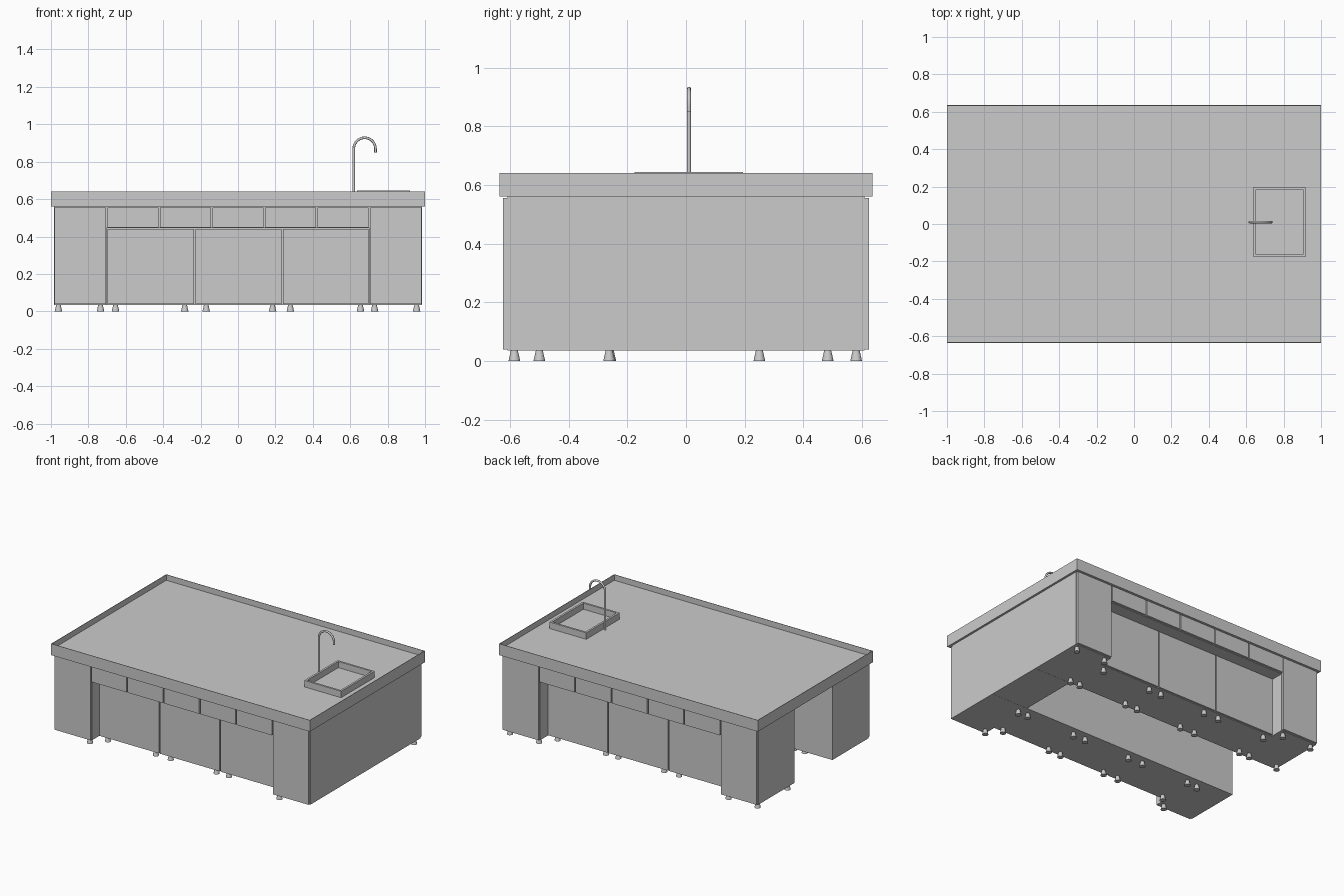
import bpy, bmesh, math
from mathutils import Matrix

if "Cube" in bpy.data.objects:
    bpy.data.objects.remove(bpy.data.objects["Cube"])


def finish(name, bm, smooth=False):
    me = bpy.data.meshes.new(name)
    bm.to_mesh(me)
    bm.free()
    ob = bpy.data.objects.new(name, me)
    bpy.context.collection.objects.link(ob)
    if smooth:
        for p in me.polygons:
            p.use_smooth = len(p.vertices) == 4
    return ob


def box(name, x, y, z):
    """Box from (min, max) ranges."""
    bm = bmesh.new()
    bmesh.ops.create_cube(bm, size=1)
    for v in bm.verts:
        for i, (a, b) in enumerate((x, y, z)):
            v.co[i] = a if v.co[i] < 0 else b
    return finish(name, bm)


def tray(name, x, y, z, wall, floor):
    """Open box with a rim: outer shell, top rim ring, inner walls and floor."""
    bm = bmesh.new()

    def ring(i, h):
        return [bm.verts.new(c) for c in ((x[0] + i, y[0] + i, h), (x[1] - i, y[0] + i, h),
                                          (x[1] - i, y[1] - i, h), (x[0] + i, y[1] - i, h))]
    rings = [ring(0, z[0]), ring(0, z[1]), ring(wall, z[1]), ring(wall, floor)]
    for a, b in zip(rings, rings[1:]):
        for i in range(4):
            j = (i + 1) % 4
            bm.faces.new((a[i], a[j], b[j], b[i]))
    bm.faces.new(rings[0][::-1])
    bm.faces.new(rings[-1])
    return finish(name, bm)


BASE, TOP, DRAWER = 0.035, 0.56, 0.445
INNER, BODY, FACE = 0.21, 0.608, 0.623
END, CORNER = 0.985, 0.702
GAP = 0.004


def span(side, a, b):
    """Range a..b mirrored to the given side."""
    return tuple(sorted((side * a, side * b)))


# countertop: lower band and thin raised edge around the work surface
box("countertop_slab", (-1, 1), (-0.635, 0.635), (TOP, 0.598))
tray("countertop_edge", (-1, 1), (-0.635, 0.635), (0.598, 0.64), 0.003, 0.60)

# front and back cabinet rows
door_x = [-CORNER, -0.232, 0.236, CORNER]
drawer_x = [-CORNER + i * 2 * CORNER / 5 for i in range(6)]
for side, row in ((-1, "front"), (1, "back")):
    # corner cabinets with one tall door
    for sx, end in ((-1, "left"), (1, "right")):
        box(f"{row}_{end}_corner_cabinet", span(sx, CORNER, END),
            span(side, INNER, BODY), (BASE, TOP))
        box(f"{row}_{end}_corner_door", span(sx, CORNER + GAP, END - GAP),
            span(side, BODY, FACE), (BASE + GAP, TOP - GAP))
    # recessed base cabinets
    door_face = 0.535 if side < 0 else 0.525
    for i, (a, b) in enumerate(zip(door_x, door_x[1:])):
        box(f"{row}_base_cabinet_{i}", (a, b), span(side, INNER, door_face - 0.013),
            (BASE, DRAWER))
        box(f"{row}_base_door_{i}", (a + GAP, b - GAP),
            span(side, door_face - 0.013, door_face), (BASE + GAP, DRAWER - GAP))
    # drawer row above, flush with the corner cabinets
    box(f"{row}_drawer_carcass", (-CORNER, CORNER), span(side, INNER, BODY), (DRAWER, TOP))
    for i, (a, b) in enumerate(zip(drawer_x, drawer_x[1:])):
        box(f"{row}_drawer_front_{i}", (a + GAP, b - GAP),
            span(side, BODY, FACE), (DRAWER + GAP, TOP - GAP))

# cabinet closing the right end between the rows
box("right_end_cabinet", (CORNER, END), (-INNER + 0.001, INNER - 0.001), (BASE, TOP))

# tapered feet
feet = []
for x in (-0.655, -0.285, -0.17, 0.185, 0.28, 0.655):
    feet += [(x, y) for y in (-0.5, -0.258, 0.25, 0.483)]
for x in (-0.735, 0.73):
    feet += [(x, y) for y in (-0.585, -0.262, 0.25, 0.58)]
feet += [(-0.96, 0.25), (-0.96, 0.58), (0.955, 0.58)]
for i, (x, y) in enumerate(feet):
    bm = bmesh.new()
    bmesh.ops.create_cone(bm, cap_ends=True, segments=16, radius1=0.02, radius2=0.012,
                          depth=BASE, matrix=Matrix.Translation((x, y, BASE / 2)))
    finish(f"foot_{i}", bm, True)

# sink basin
tray("sink", (0.635, 0.92), (-0.175, 0.195), (0.60, 0.645), 0.014, 0.602)

# gooseneck faucet
pts = [(0.619, 0.60), (0.619, 0.855)]
for i in range(17):
    t = math.pi * (1 - i / 16)
    pts.append((0.677 + 0.058 * math.cos(t), 0.87 + 0.058 * math.sin(t)))
pts.append((0.735, 0.85))
cu = bpy.data.curves.new("faucet", "CURVE")
cu.dimensions = "3D"
cu.bevel_depth = 0.007
cu.bevel_resolution = 2
cu.use_fill_caps = True
sp = cu.splines.new("POLY")
sp.points.add(len(pts) - 1)
for p, (x, z) in zip(sp.points, pts):
    p.co = (x, 0.01, z, 1)
sp.use_smooth = True
faucet = bpy.data.objects.new("faucet", cu)
bpy.context.collection.objects.link(faucet)
